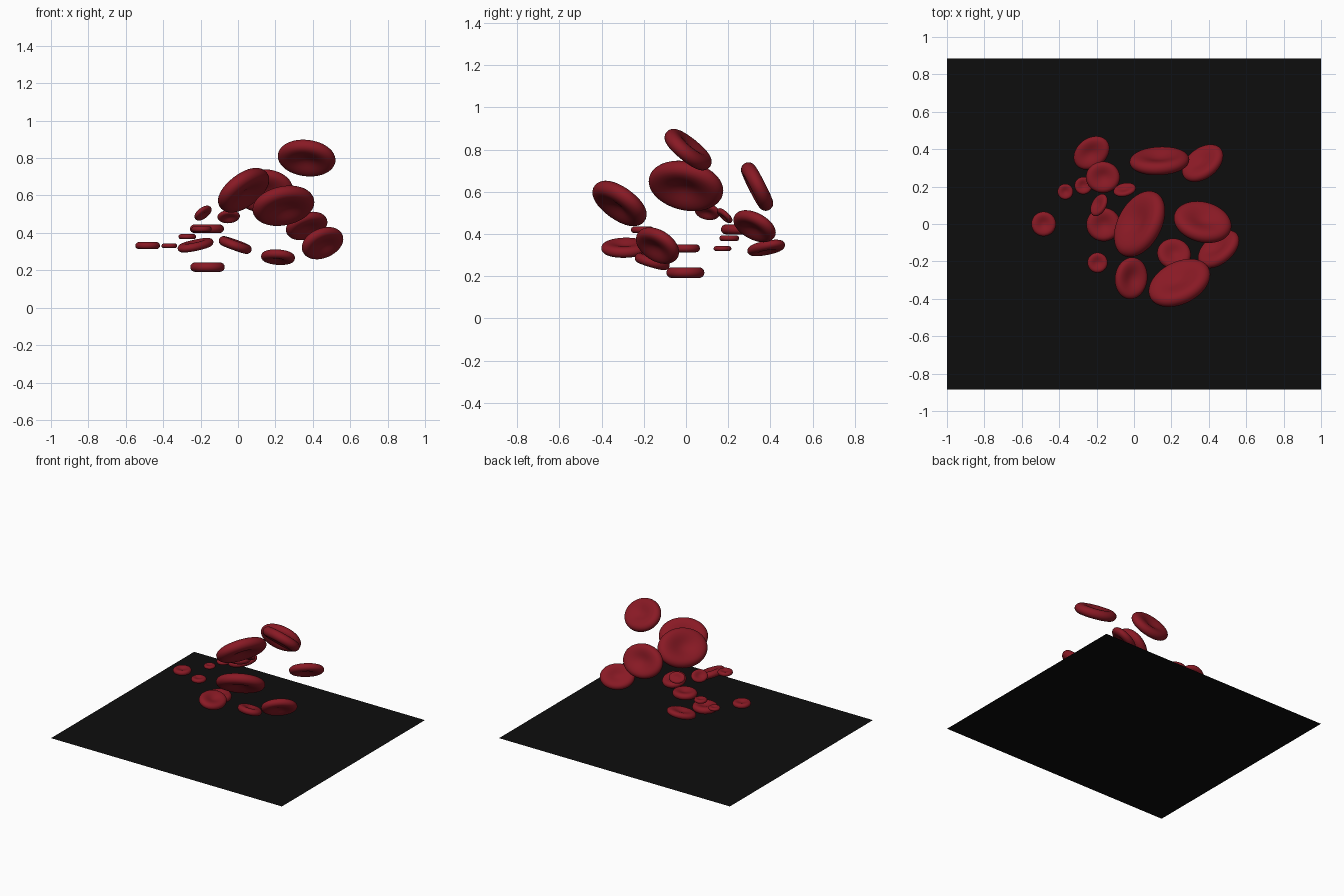
import bpy, bmesh
from math import sin, cos, pi, radians

if "Cube" in bpy.data.objects:
    bpy.data.objects.remove(bpy.data.objects["Cube"])

def material(name, rgb):
    m = bpy.data.materials.new(name)
    m.diffuse_color = (*rgb, 1)
    m.use_nodes = True
    m.node_tree.nodes["Principled BSDF"].inputs["Base Color"].default_value = m.diffuse_color
    return m

red = material("blood_red", (0.25, 0.01, 0.018))
black = material("black", (0.004, 0.004, 0.004))

# Backdrop sheet on the ground
bpy.ops.mesh.primitive_plane_add(size=2)
sheet = bpy.context.object
sheet.name = "ground_sheet"
sheet.scale = (1, 0.885, 1)
sheet.data.materials.append(black)

# Biconcave disc of unit radius and unit half thickness, shared by all cells
TUBE = 0.28
dish = [i / 8 * (1 - TUBE) for i in range(8)]
upper = [(r, 0.42 + 0.29 * (1 - cos(pi * r / (1 - TUBE)))) for r in dish]
rim = [(1 - TUBE + TUBE * cos(t), sin(t)) for t in (pi / 2 - i * pi / 12 for i in range(13))]
lower = [(r, -z) for r, z in reversed(upper)]
bm = bmesh.new()
ring = [bm.verts.new((r, 0, z)) for r, z in upper + rim + lower]
edges = [bm.edges.new(pair) for pair in zip(ring, ring[1:])]
bmesh.ops.spin(bm, geom=ring + edges, cent=(0, 0, 0), axis=(0, 0, 1),
               angle=2 * pi, steps=48, use_duplicate=False)
bmesh.ops.remove_doubles(bm, verts=bm.verts, dist=1e-4)
bmesh.ops.recalc_face_normals(bm, faces=bm.faces)
for f in bm.faces:
    f.smooth = True
disc = bpy.data.meshes.new("blood_cell")
bm.to_mesh(disc)
bm.free()
disc.materials.append(red)

# Cells: location, long and short radius, heading, roll, pitch (degrees)
cells = [
    # large tilted cells
    ((0.03, 0.00, 0.628), 0.190, 0.150, 62, 46, 0),
    ((0.243, -0.315, 0.545), 0.176, 0.140, 27, 43, 0),
    ((0.367, 0.010, 0.800), 0.157, 0.131, -15, 41, 0),
    ((0.136, 0.337, 0.625), 0.160, 0.125, 3, 63, 0),
    # medium tilted cells
    ((0.452, -0.135, 0.345), 0.129, 0.104, 40, 50, 0),
    ((0.367, 0.325, 0.437), 0.125, 0.100, 38, 42, 0),
    ((-0.227, 0.380, 0.334), 0.107, 0.079, 38, 0, 12.5),
    ((-0.015, -0.290, 0.335), 0.112, 0.091, 83, -20, 0),
    ((0.214, -0.160, 0.270), 0.091, 0.085, -15, 17, 0),
    # small tilted cells
    ((-0.050, 0.183, 0.487), 0.061, 0.045, 13, 45, 0),
    ((-0.187, 0.101, 0.506), 0.064, 0.050, 62, 46, 0),
    # flat cells
    ((-0.166, 0.250, 0.422), 0.091, 0.084, 0, 0, 0),
    ((-0.163, -0.003, 0.217), 0.092, 0.090, 0, 0, 0),
    ((-0.483, 0.000, 0.332), 0.066, 0.066, 0, 0, 0),
    ((-0.195, -0.207, 0.420), 0.054, 0.054, 0, 0, 0),
    ((-0.271, 0.205, 0.380), 0.047, 0.047, 0, 0, 0),
    ((-0.367, 0.173, 0.331), 0.042, 0.042, 0, 0, 0),
]
for i, (loc, a, b, heading, roll, pitch) in enumerate(cells, 1):
    ob = bpy.data.objects.new(f"blood_cell_{i:02d}", disc)
    bpy.context.collection.objects.link(ob)
    ob.location = loc
    ob.rotation_euler = (radians(-roll), radians(-pitch), radians(heading))
    ob.scale = (a, b, TUBE * b)
